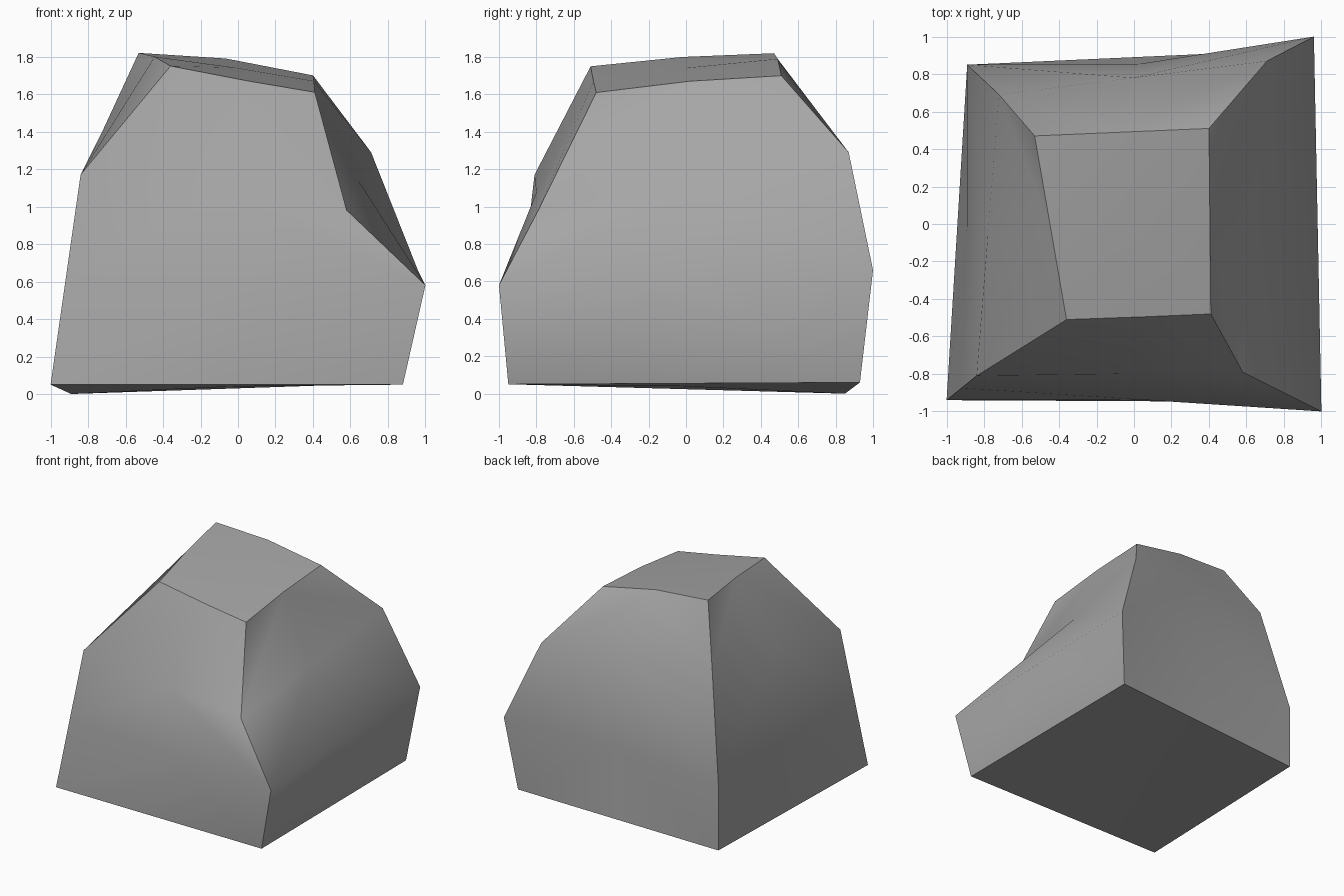
import bpy
import bmesh
from mathutils import Vector

cube = bpy.data.objects.get("Cube")
if cube:
    bpy.data.objects.remove(cube, do_unlink=True)

# Stone colour
stone = bpy.data.materials.new("stone grey")
stone.use_nodes = True
grey = (0.38, 0.38, 0.38, 1)
stone.diffuse_color = grey
stone.node_tree.nodes["Principled BSDF"].inputs["Base Color"].default_value = grey

# Four corner columns, each listed from the ground to the top
front_left = [(.88, -.95, .05), (1, -1, .58), (.58, -.79, .98), (.41, -.48, 1.61)]
back_left = [(.88, .93, .06), (.96, 1, .66), (.71, .87, 1.29), (.40, .51, 1.70)]
back_right = [(-.89, .85, 0), (-.89, .85, .54), (-.72, .69, 1.41), (-.53, .47, 1.82)]
front_right = [(-1, -.94, .05), (-.92, -.875, .61), (-.84, -.81, 1.17), (-.36, -.51, 1.75)]
columns = [front_left, back_left, back_right, front_right]

# Small dents and bulges at the middle of a side: (level, side) -> shift
# Sides run left, back, right, front
shifts = {
    (1, 1): (0, -.07, 0), (1, 2): (.015, 0, 0),
    (2, 3): (.06, 0, 0),
    (3, 0): (0, 0, .015), (3, 1): (0, 0, .03),
    (3, 2): (0, 0, .015), (3, 3): (.03, 0, -.01),
}

bm = bmesh.new()


def make_ring(level):
    """Corners with a midpoint after each one."""
    ring = []
    for side in range(4):
        a = Vector(columns[side][level])
        b = Vector(columns[(side + 1) % 4][level])
        middle = (a + b) / 2 + Vector(shifts.get((level, side), (0, 0, 0)))
        ring += [bm.verts.new(a), bm.verts.new(middle)]
    return ring


rings = [make_ring(level) for level in range(4)]

# Side walls, split from each lower corner to the upper midpoint
for low, high in zip(rings, rings[1:]):
    for i in range(0, 8, 2):
        for corner, mid, flip in ((i, i + 1, False), ((i + 2) % 8, i + 1, True)):
            for tri in ((low[corner], low[mid], high[mid]),
                        (low[corner], high[mid], high[corner])):
                bm.faces.new(tri[::-1] if flip else tri)


def close_ring(ring, lift):
    """Four quads meeting at a centre point."""
    centre = sum((v.co for v in ring), Vector()) / len(ring)
    hub = bm.verts.new(centre + Vector((0, 0, lift)))
    for i in range(0, 8, 2):
        bm.faces.new((hub, ring[i - 1], ring[i], ring[i + 1]))


close_ring(rings[3], .015)
close_ring(rings[0], 0)
bmesh.ops.recalc_face_normals(bm, faces=bm.faces)

# Smooth within each of the six sides, crisp along the ridges
for face in bm.faces:
    face.smooth = True
ridges = [(ring[i - 1], ring[i]) for ring in (rings[0], rings[3]) for i in range(8)]
ridges += [(low[i], high[i]) for low, high in zip(rings, rings[1:]) for i in range(0, 8, 2)]
for pair in ridges:
    bm.edges.get(pair).smooth = False

mesh = bpy.data.meshes.new("boulder")
bm.to_mesh(mesh)
bm.free()
mesh.materials.append(stone)
boulder = bpy.data.objects.new("boulder", mesh)
bpy.context.collection.objects.link(boulder)
